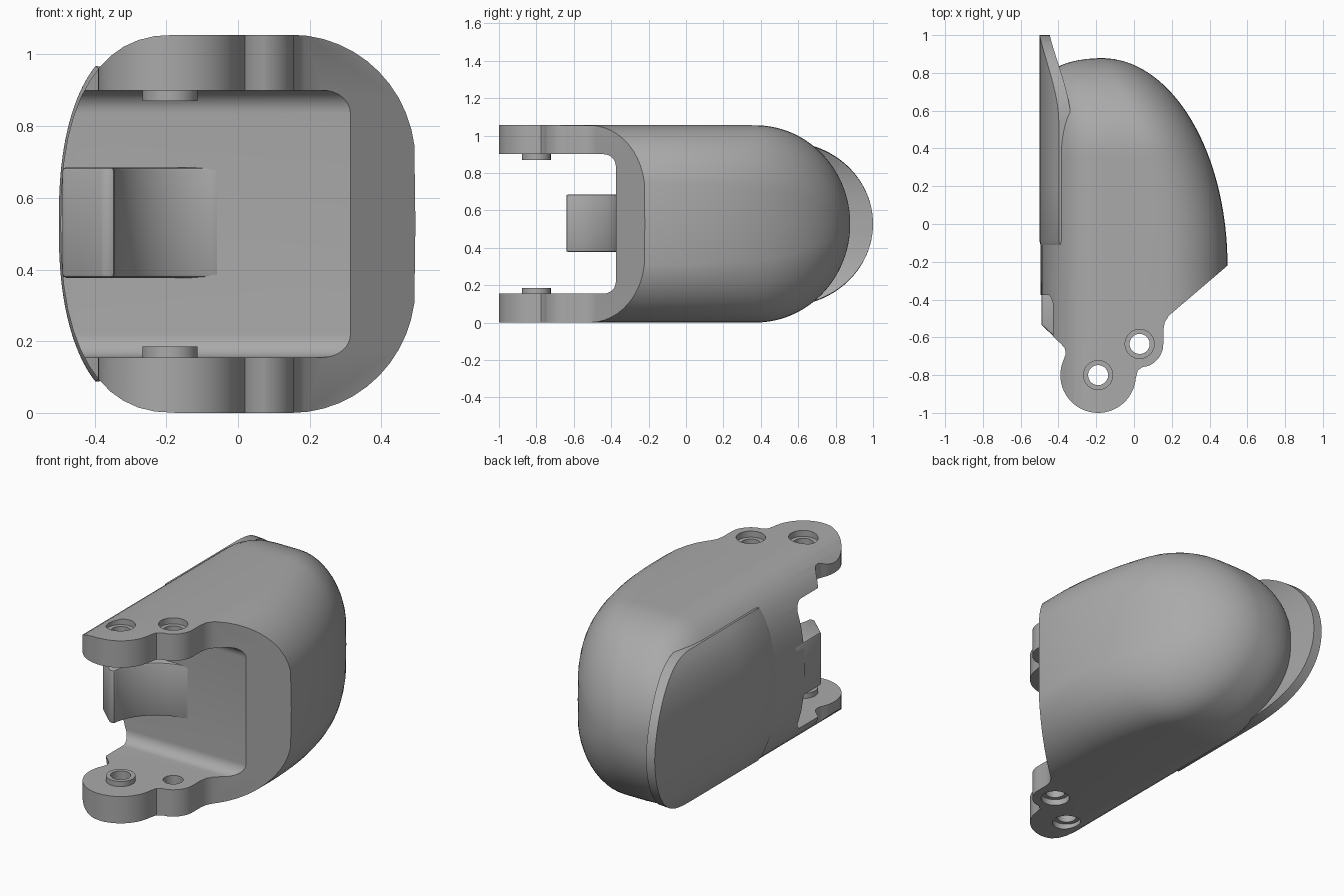
import bpy, bmesh
from math import sin, cos, pi, radians, sqrt

if "Cube" in bpy.data.objects:
    bpy.data.objects.remove(bpy.data.objects["Cube"])

MID = 0.5275      # half height, also the height of the long axis
CORE = -0.17      # x of the long axis
POW = 2.45        # roundness of the nail side

grey = bpy.data.materials.new("plain_grey")
grey.use_nodes = True
grey.diffuse_color = (0.4, 0.4, 0.4, 1)
grey.node_tree.nodes["Principled BSDF"].inputs["Base Color"].default_value = (0.4, 0.4, 0.4, 1)


def loft(name, rings):
    """Closed solid through rings with equal point counts."""
    bm = bmesh.new()
    rows = [[bm.verts.new(p) for p in ring] for ring in rings]
    n = len(rows[0])
    for a, b in zip(rows, rows[1:]):
        for i in range(n):
            j = (i + 1) % n
            bm.faces.new((a[i], a[j], b[j], b[i]))
    bm.faces.new(rows[0])
    bm.faces.new(rows[-1][::-1])
    bmesh.ops.recalc_face_normals(bm, faces=bm.faces)
    mesh = bpy.data.meshes.new(name)
    bm.to_mesh(mesh)
    bm.free()
    obj = bpy.data.objects.new(name, mesh)
    bpy.context.collection.objects.link(obj)
    return obj


def prism(name, outline, z0, z1):
    return loft(name, [[(x, y, z) for x, y in outline] for z in (z0, z1)])


def arc(cx, cy, r, start, end, steps=24):
    angles = [radians(start + (end - start) * i / steps) for i in range(steps + 1)]
    return [(cx + r * cos(a), cy + r * sin(a)) for a in angles]


def disc(name, centre, r, z0, z1):
    return prism(name, arc(*centre, r, 0, 352.5, 47), z0, z1)


def apply(obj, mod):
    with bpy.context.temp_override(object=obj, active_object=obj, selected_objects=[obj]):
        bpy.ops.object.modifier_apply(modifier=mod.name)


def cut(obj, cutter, operation="DIFFERENCE"):
    mod = obj.modifiers.new("cut", "BOOLEAN")
    mod.operation = operation
    mod.solver = "EXACT"
    mod.object = cutter
    apply(obj, mod)


# Fingertip shell: cross-sections along y, closing into a dome
def section(y, t):
    k = cos(t)
    width, f, g = 0.665 * k, 0.48 * k, 0.33 * k
    h = MID * sqrt(1 - (max(0, y - 0.37) / 0.508) ** 2)
    left = 0.325 * sqrt(1 - (max(0, y - 0.6) / 0.278) ** 4)
    ring = []
    steps = 24
    for i in range(steps + 1):
        a = -pi / 2 + pi * i / steps
        side = 1 if a >= 0 else -1
        zz = side * g + (1 - g) * sin(a) if abs(a) > 1e-6 else 0
        ring.append((CORE + width * (f + (1 - f) * cos(a)), y, MID + h * zz))
    for i in range(steps + 1):
        a = pi / 2 + pi * i / steps
        c, s = abs(cos(a)) ** (2 / POW), abs(sin(a)) ** (2 / POW)
        ring.append((CORE - left * c, y, MID + h * (s if sin(a) > 0 else -s)))
    return ring


rings = [section(-1.1, 0)]
for i in range(41):
    t = radians(88.6) * i / 40
    rings.append(section(-0.22 + 1.098 * sin(t), t))
body = loft("fingertip_body", rings)

# Plan outline trims the front into two lobed hinge arms and a slanted rim
hinge, pin = (-0.19, -0.8), (0.03, -0.635)
plan = [(-0.7, 1.2), (-0.7, -0.345), (-0.385, -0.636), (-0.365, -0.66), (-0.362, -0.69)]
plan += arc(*hinge, 0.2, 155, 355, 32)
plan += [(0.02, -0.775), (0.045, -0.758)]
plan += arc(*pin, 0.125, -70, 0, 12)
plan += [(0.155, -0.56), (0.163, -0.52), (0.185, -0.485), (0.7, -0.045), (0.7, 1.2)]
trim = prism("plan_trim", plan, -0.2, 1.3)
cut(body, trim, "INTERSECT")

# Gap between the arms, with rounded inner corners
r = 0.065
gap = [(-1.4, 0.155)] + arc(-0.375 - r, 0.155 + r, r, -90, 0, 8)
gap += arc(-0.375 - r, 0.9 - r, r, 0, 90, 8) + [(-1.4, 0.9)]
slot = loft("arm_gap", [[(x, y, z) for y, z in gap] for x in (-0.9, 0.9)])
cut(body, slot)

# Raised collars inside the arms around the hinge hole
collars = [disc("lower_collar", hinge, 0.077, 0.13, 0.185),
           disc("upper_collar", hinge, 0.077, 0.87, 0.925)]

# Through holes with counterbores on the outer faces
helpers = [trim, slot]
for centre in (hinge, pin):
    drill = disc("drill", centre, 0.053, -0.3, 1.4)
    helpers.append(drill)
    for part in [body] + collars:
        cut(part, drill)
    for z0, z1 in ((-0.2, 0.035), (2 * MID - 0.035, 1.3)):
        bore = disc("counterbore", centre, 0.077, z0, z1)
        helpers.append(bore)
        cut(body, bore)
for helper in helpers:
    bpy.data.objects.remove(helper)

# Stop tab with a concave inner side
tab_plan = [(-0.49, -0.3), (-0.49, -0.535), (-0.375, -0.64), (-0.345, -0.64)]
tab_plan += arc(-0.05, -0.675, 0.3, 168, 90, 16) + [(-0.05, -0.3)]
tab = prism("stop_tab", tab_plan, 0.377, 0.685)
bevel = tab.modifiers.new("soft_edges", "BEVEL")
bevel.width, bevel.segments, bevel.angle_limit = 0.01, 2, radians(40)
apply(tab, bevel)


# Fingernail plate: follows the back of the finger and ends in a rounded tip
def nail_ring(y, half, raised):
    outer, inner = [], []
    for i in range(33):
        v = -1 + i / 16
        z = v * half
        x = CORE - 0.325 * (1 - abs(z / MID) ** POW) ** (1 / POW)
        lift = raised * (0.005 + 0.009 * abs(z / 0.44) ** 4)
        outer.append((x - lift, y, MID + z))
        inner.append((x + 0.05, y, MID + z * 0.99))
    return outer + inner[::-1]


nail_rings = [nail_ring(-0.12, 0.43, -0.5), nail_ring(-0.09, 0.44, 1), nail_ring(0.2, 0.44, 1)]
for i in range(25):
    t = radians(89) * i / 24
    nail_rings.append(nail_ring(0.53 + 0.47 * sin(t), 0.44 * cos(t), 1))
nail = loft("fingernail", nail_rings)

# Finish: one colour, smooth curves with sharp edges kept
for obj in [body, tab, nail] + collars:
    obj.data.materials.clear()
    obj.data.materials.append(grey)
    bpy.ops.object.select_all(action="DESELECT")
    obj.select_set(True)
    bpy.context.view_layer.objects.active = obj
    bpy.ops.object.shade_smooth_by_angle(angle=radians(32))
